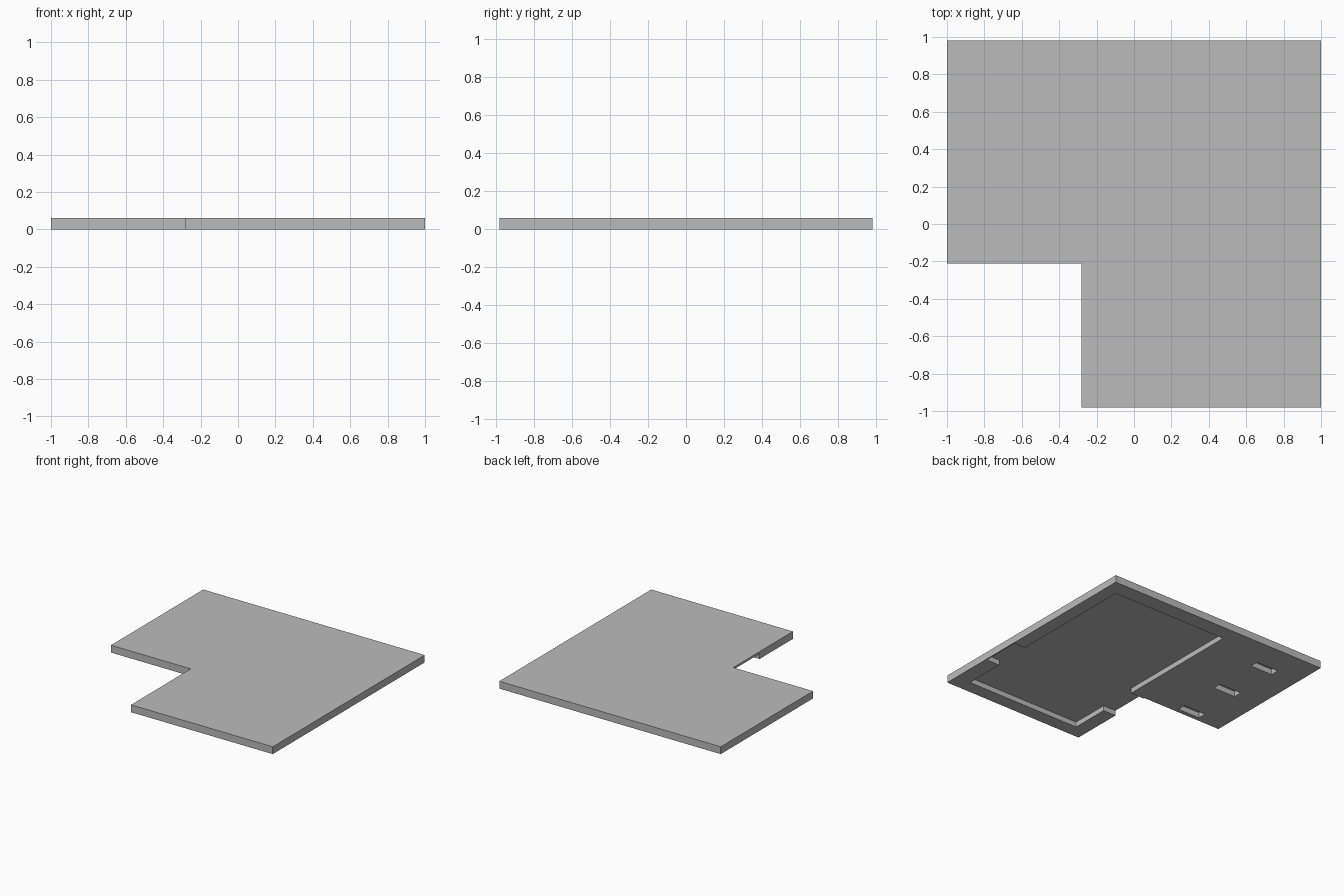
import bpy
import bmesh

cube = bpy.data.objects.get("Cube")
if cube:
    bpy.data.objects.remove(cube, do_unlink=True)

TOP = 0.06
RECESS = 0.042
SLOT = 0.045

grey = bpy.data.materials.new("plain_grey")
grey.use_nodes = True
colour = (0.5, 0.5, 0.5, 1)
grey.diffuse_color = colour
grey.node_tree.nodes["Principled BSDF"].inputs["Base Color"].default_value = colour


def prism(name, outline, low, high):
    """Extrude a flat outline from low to high."""
    bm = bmesh.new()
    face = bm.faces.new([bm.verts.new((x, y, low)) for x, y in outline])
    grown = bmesh.ops.extrude_face_region(bm, geom=[face])
    moved = [v for v in grown["geom"] if isinstance(v, bmesh.types.BMVert)]
    bmesh.ops.translate(bm, verts=moved, vec=(0, 0, high - low))
    bmesh.ops.recalc_face_normals(bm, faces=bm.faces)
    mesh = bpy.data.meshes.new(name)
    bm.to_mesh(mesh)
    bm.free()
    mesh.materials.append(grey)
    obj = bpy.data.objects.new(name, mesh)
    bpy.context.collection.objects.link(obj)
    return obj


def cut(target, cutter):
    """Carve a cutter out of the target and discard it."""
    mod = target.modifiers.new("cut", 'BOOLEAN')
    mod.operation = 'DIFFERENCE'
    mod.solver = 'EXACT'
    mod.object = cutter
    cutter.hide_render = True
    bpy.context.view_layer.objects.active = target
    bpy.ops.object.modifier_apply(modifier=mod.name)
    bpy.data.objects.remove(cutter, do_unlink=True)


# L-shaped slab
slab = prism("roof_slab", [(-1, 0.98), (-1, -0.21), (-0.28, -0.21),
                           (-0.28, -0.98), (1, -0.98), (1, 0.98)], 0, TOP)

# Large underside recess, with a side channel and an opening into the notch
recess = [(0.89, 0.85), (-0.155, 0.85), (-0.155, -0.22), (-0.4, -0.22),
          (-0.4, -0.55), (-0.165, -0.55), (-0.165, -0.87), (0.87, -0.87),
          (0.87, -0.53), (0.99, -0.53), (0.99, -0.21), (0.89, -0.21)]
cut(slab, prism("recess_cutter", recess, -0.05, RECESS))

# Row of three short slots under the wing
for y in (0.705, 0.275, -0.14):
    slot = [(-0.78, y - 0.035), (-0.58, y - 0.035),
            (-0.58, y + 0.035), (-0.78, y + 0.035)]
    cut(slab, prism("slot_cutter", slot, -0.05, SLOT))
